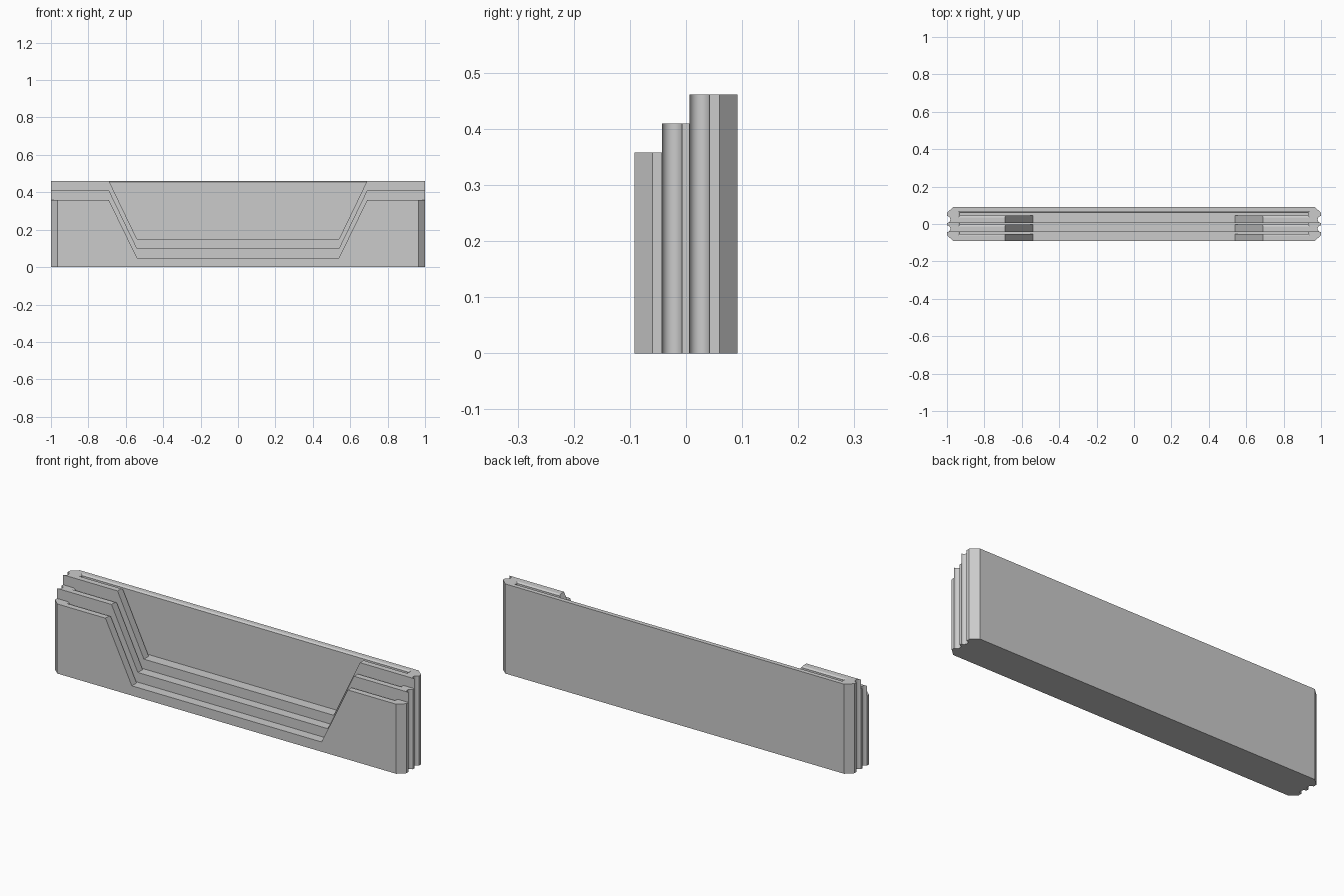
import bpy, bmesh, math

cube = bpy.data.objects.get("Cube")
if cube:
    bpy.data.objects.remove(cube, do_unlink=True)

grey = bpy.data.materials.new("plain grey")
grey.use_nodes = True
COLOUR = (0.6, 0.6, 0.6, 1)
grey.diffuse_color = COLOUR
grey.node_tree.nodes["Principled BSDF"].inputs["Base Color"].default_value = COLOUR

# Tiers from front to back: front y, back y, top height, recess floor height
TIERS = [(-0.092, -0.043, 0.358, 0.05),
         (-0.043, 0.006, 0.41, 0.10),
         (0.006, 0.06, 0.461, 0.15)]
DEPTH = 0.092


def loft(name, rings):
    """Closed solid through a stack of matching rings."""
    bm = bmesh.new()
    rows = [[bm.verts.new(p) for p in ring] for ring in rings]
    for a, b in zip(rows, rows[1:]):
        for i in range(len(a)):
            j = (i + 1) % len(a)
            bm.faces.new((a[i], a[j], b[j], b[i]))
    bm.faces.new(rows[0][::-1])
    bm.faces.new(rows[-1])
    bmesh.ops.recalc_face_normals(bm, faces=bm.faces)
    mesh = bpy.data.meshes.new(name)
    bm.to_mesh(mesh)
    bm.free()
    mesh.materials.append(grey)
    obj = bpy.data.objects.new(name, mesh)
    bpy.context.scene.collection.objects.link(obj)
    return obj


def rect(x, y0, y1, z):
    return [(-x, y0, z), (x, y0, z), (x, y1, z), (-x, y1, z)]


def groove(y0, y1, steps=14):
    """Half-round hollow in the end face, from y0 to y1."""
    r, mid = (y1 - y0) / 2, (y0 + y1) / 2
    angles = [math.pi * i / steps for i in range(steps + 1)]
    return [(1 - r * math.sin(a), mid - r * math.cos(a)) for a in angles]


# Body: plan outline with chamfered corners and grooved ends
side = [(0.965, -DEPTH), (1, -0.06)]
side += groove(-0.043, -0.007) + groove(0.006, 0.042)
side += [(1, 0.06), (0.965, DEPTH)]
outline = side + [(-x, y) for x, y in reversed(side)]
body = loft("card_holder_body", [[(x, y, z) for x, y in outline]
                                 for z in (0, TIERS[2][2])])

cutters = []

# Stepped tops of the front and middle tiers
stair = [(-0.2, TIERS[0][2]), (TIERS[0][1], TIERS[0][2]), (TIERS[0][1], TIERS[1][2]),
         (TIERS[1][1], TIERS[1][2]), (TIERS[1][1], 0.6), (-0.2, 0.6)]
cutters.append(loft("step_cutter", [[(x, y, z) for y, z in stair] for x in (-1.2, 1.2)]))

for i, (front, back, top, floor) in enumerate(TIERS):
    last = i == 2
    # Sloped recess in the tier's front wall
    slope = 0.15 / (top - floor)
    high = top + 0.03
    half = 0.69 + slope * 0.03
    shape = [(-0.54, floor), (0.54, floor), (half, high), (-half, high)]
    cutters.append(loft("recess_cutter", [[(x, y, z) for x, z in shape]
                                          for y in (-0.3, back)]))
    # Card slot with a bevelled mouth
    inner = 0.045 if last else back - 0.01
    levels = [(floor, 0), (top - 0.006, 0), (top, 0.009), (top + 0.004, 0.015)]
    cutters.append(loft("slot_cutter", [
        rect(0.93 + g, inner - g, back + (g if last else 0), z) for z, g in levels]))

for cutter in cutters:
    cutter.hide_render = True
    mod = body.modifiers.new("cut", "BOOLEAN")
    mod.operation = "DIFFERENCE"
    mod.solver = "EXACT"
    mod.object = cutter

# Bake the cuts and drop the cutters
bpy.context.view_layer.update()
graph = bpy.context.evaluated_depsgraph_get()
baked = bpy.data.meshes.new_from_object(body.evaluated_get(graph))
body.modifiers.clear()
body.data = baked
for cutter in cutters:
    bpy.data.objects.remove(cutter, do_unlink=True)

bpy.ops.object.select_all(action="DESELECT")
body.select_set(True)
bpy.context.view_layer.objects.active = body
bpy.ops.object.shade_smooth_by_angle(angle=math.radians(30))
